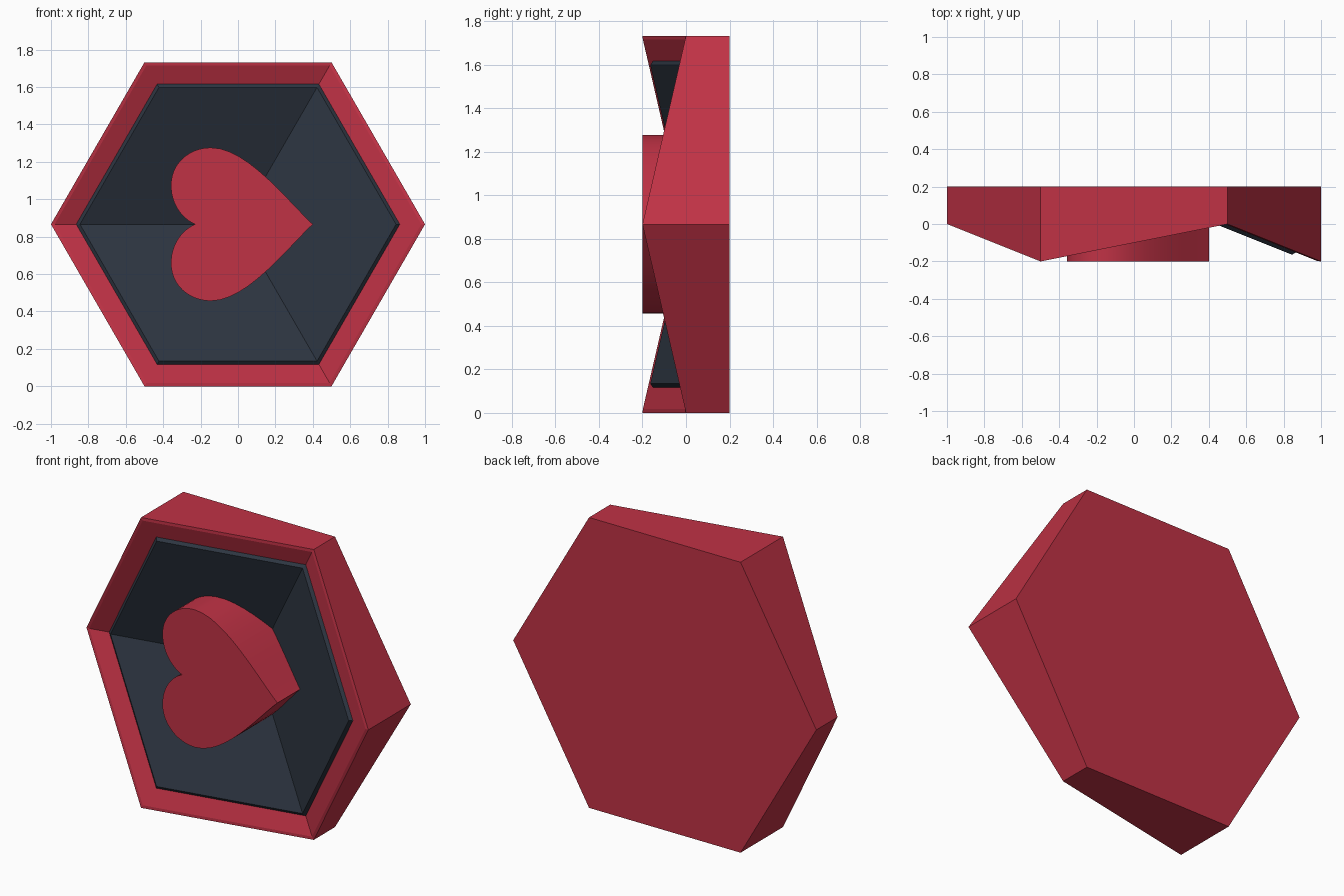
import bpy, bmesh, math
from mathutils import Vector
from mathutils.geometry import interpolate_bezier

if "Cube" in bpy.data.objects:
    bpy.data.objects.remove(bpy.data.objects["Cube"])

ZC = math.sqrt(3) / 2


def material(name, rgb):
    m = bpy.data.materials.new(name)
    m.diffuse_color = (*rgb, 1)
    m.use_nodes = True
    m.node_tree.nodes["Principled BSDF"].inputs["Base Color"].default_value = m.diffuse_color
    return m


red = material("red", (0.53, 0.032, 0.06))
dark = material("dark_slate", (0.027, 0.037, 0.054))


def finish(bm, name, mat):
    bmesh.ops.recalc_face_normals(bm, faces=bm.faces)
    me = bpy.data.meshes.new(name)
    bm.to_mesh(me)
    bm.free()
    me.materials.append(mat)
    ob = bpy.data.objects.new(name, me)
    bpy.context.collection.objects.link(ob)
    return ob


def hex_ring(bm, r, depth):
    """Six corners at radius r; depth(i) gives y at corner i."""
    return [bm.verts.new((r * math.cos(i * math.pi / 3), depth(i),
                          ZC + r * math.sin(i * math.pi / 3))) for i in range(6)]


def bridge(bm, a, b):
    for i in range(6):
        j = (i + 1) % 6
        bm.faces.new((a[i], a[j], b[j], b[i]))


def dish(r, centre=0.194):
    """Three-sided hollow: alternate corners rise forward."""
    return lambda i: centre - r * (0.2 if i % 2 else 0.4)


# Hexagonal frame: flat back, zigzag front edge, sloping inner rim
bm = bmesh.new()
back = hex_ring(bm, 1, lambda i: 0.2)
front = hex_ring(bm, 1, lambda i: 0.0 if i % 2 else -0.2)
lip = hex_ring(bm, 0.98, dish(0.98))
inner = hex_ring(bm, 0.86, dish(0.86))
bm.faces.new(back)
for a, b in ((back, front), (front, lip), (lip, inner)):
    bridge(bm, a, b)
finish(bm, "hex_frame", red)

# Dark panel: raised bevelled border and three flat rhombic facets
bm = bmesh.new()
outer = hex_ring(bm, 0.865, dish(0.865))
top = hex_ring(bm, 0.845, dish(0.845, 0.174))
bridge(bm, outer, top)
mid = bm.verts.new((0, 0.174, ZC))
for i in (0, 2, 4):
    bm.faces.new((mid, top[i - 1], top[i], top[(i + 1) % 6]))
finish(bm, "dished_panel", dark)

# Heart on its side: half outline from bezier segments, then mirrored
segments = [((-0.23, 0), (-0.30, 0.03), (-0.36, 0.11), (-0.358, 0.21)),
            ((-0.358, 0.21), (-0.36, 0.32), (-0.265, 0.41), (-0.145, 0.41)),
            ((-0.145, 0.41), (0.05, 0.41), (0.27, 0.12), (0.40, 0))]
half = []
for seg in segments:
    half += interpolate_bezier(*[Vector(p) for p in seg], 13)[:-1]
half.append(Vector((0.40, 0)))
outline = half + [Vector((p.x, -p.y)) for p in reversed(half[1:-1])]
bm = bmesh.new()
face = bm.faces.new([bm.verts.new((p.x, -0.2, ZC + p.y)) for p in outline])
ext = bmesh.ops.extrude_face_region(bm, geom=[face], use_keep_orig=True)
bmesh.ops.translate(bm, vec=(0, 0.38, 0),
                    verts=[v for v in ext["geom"] if isinstance(v, bmesh.types.BMVert)])
heart = finish(bm, "heart", red)

# Smooth heart walls, sharp rim
bpy.context.view_layer.objects.active = heart
heart.select_set(True)
bpy.ops.object.shade_smooth_by_angle(angle=math.radians(30))
